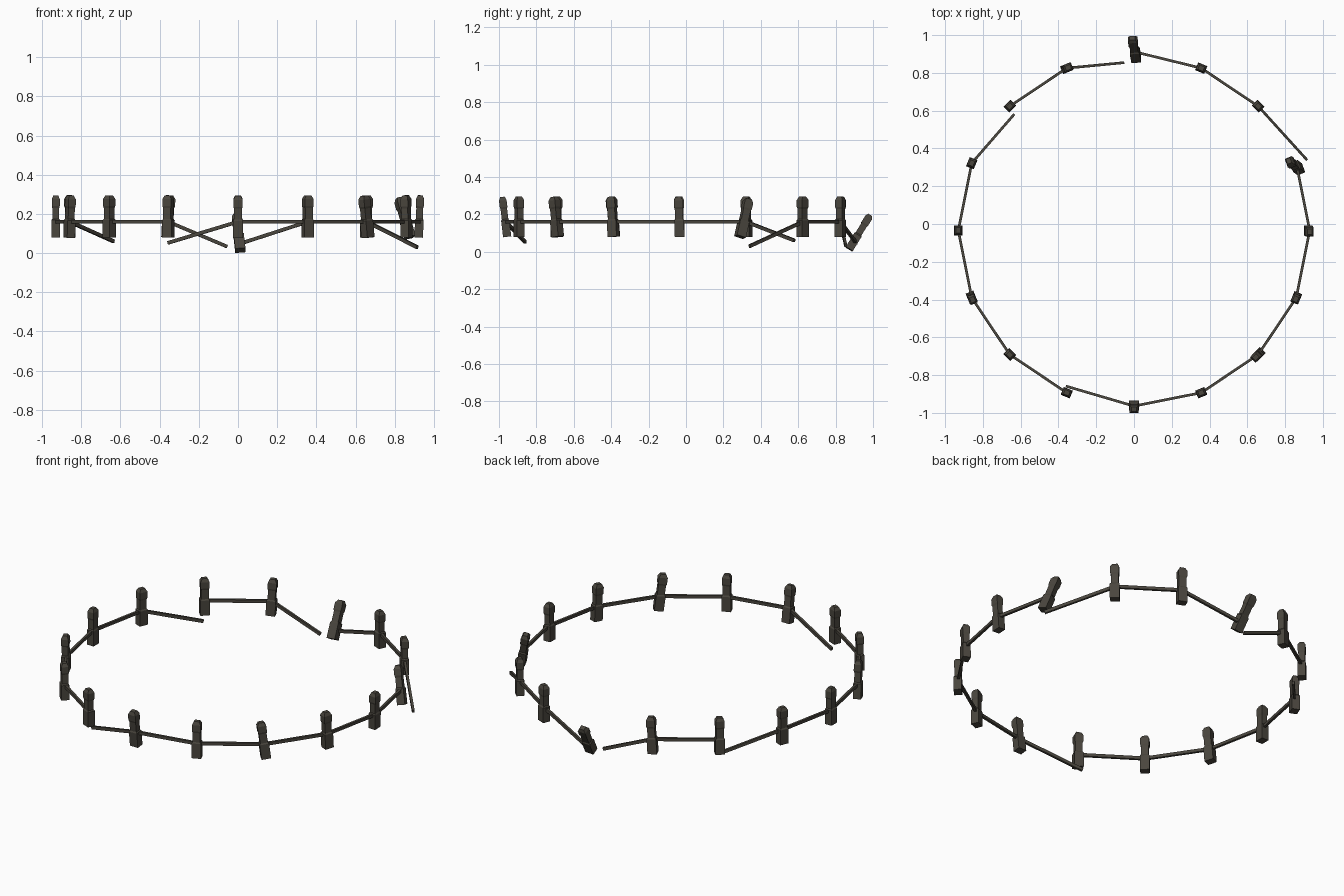
import bpy, bmesh, math
from mathutils import Vector, Matrix

if "Cube" in bpy.data.objects:
    bpy.data.objects.remove(bpy.data.objects["Cube"])

wood = bpy.data.materials.new("dark weathered wood")
wood.diffuse_color = (0.068, 0.061, 0.048, 1)
wood.use_nodes = True
wood.node_tree.nodes["Principled BSDF"].inputs["Base Color"].default_value = wood.diffuse_color

CY, R, RAIL_Z = -0.034, 0.93, 0.16
Z0, Z1 = 0.08, 0.295


def finish(name, bm):
    bmesh.ops.recalc_face_normals(bm, faces=bm.faces)
    me = bpy.data.meshes.new(name)
    bm.to_mesh(me)
    bm.free()
    me.materials.append(wood)
    ob = bpy.data.objects.new(name, me)
    bpy.context.collection.objects.link(ob)


def frame(a, b, side):
    """Matrix at a, local z towards b, local y along side."""
    z = (b - a).normalized()
    y = (side - z * side.dot(z)).normalized()
    x = y.cross(z)
    return Matrix.Translation(a) @ Matrix((x, y, z)).transposed().to_4x4()


# post profile: (height, width factor); body, neck, head and bevelled cap
PROFILE = [(0, 1), (0.088, 1), (0.095, 0.8), (0.15, 0.8),
           (0.16, 0.93), (0.196, 0.93), (0.215, 0.55)]


def post(name, base, top, ang):
    bm = bmesh.new()
    m = frame(base, top, Vector((-math.sin(ang), math.cos(ang), 0)))
    rings = []
    for h, s in PROFILE:
        rings.append([bm.verts.new(m @ Vector((sx * 0.022 * s, sy * 0.026 * s, h)))
                      for sx, sy in ((-1, -1), (1, -1), (1, 1), (-1, 1))])
    for lo, hi in zip(rings, rings[1:]):
        for i in range(4):
            j = (i + 1) % 4
            bm.faces.new((lo[i], lo[j], hi[j], hi[i]))
    bm.faces.new(rings[0])
    bm.faces.new(rings[-1])
    finish(name, bm)


def rail(name, a, b):
    bm = bmesh.new()
    m = frame(a, b, Vector((0, 0, 1)))
    size = Matrix.Diagonal((0.014, 0.018, (b - a).length, 1))
    bmesh.ops.create_cube(bm, size=1, matrix=m @ Matrix.Translation((0, 0, (b - a).length / 2)) @ size)
    finish(name, bm)


def ring(k, z):
    a = math.radians(22.5 * k)
    return Vector((R * math.cos(a), CY + R * math.sin(a), z))


# posts: leaning ones get base and top offsets (along the radius, along the tangent)
LEAN = {0: (-0.008, 0, 0, -0.008), 12: (-0.008, 0.018, 0, 0), 14: (0, 0, 0.008, -0.02),
        9: (0, 0, -0.006, 0.012), 5: (0, 0, 0.004, -0.008), 15: (0, 0, 0.003, -0.008)}
for k in range(16):
    ang = math.radians(22.5 * k)
    radial = Vector((math.cos(ang), math.sin(ang), 0))
    tang = Vector((-math.sin(ang), math.cos(ang), 0))
    r0, r1, t0, t1 = LEAN.get(k, (0, 0, 0, 0))
    base = ring(k, Z0) + radial * r0 + tang * t0
    top = ring(k, Z1) + radial * r1 + tang * t1
    if k == 1:    # post leaning inwards
        base, top = Vector((0.878, 0.289, 0.08)), Vector((0.818, 0.335, 0.286))
    elif k == 4:  # fallen post
        base, top = Vector((0.012, 0.872, 0.014)), Vector((-0.009, 0.985, 0.197))
    post(f"post_{k}", base, top, ang)

# rails: some have one end dropped
DROPPED = {
    1: (ring(2, RAIL_Z), Vector((0.915, 0.34, 0.03))),
    3: (ring(3, RAIL_Z), Vector((0.01, 0.91, 0.048))),
    4: (ring(5, RAIL_Z), Vector((-0.055, 0.854, 0.033))),
    6: (ring(7, RAIL_Z), Vector((-0.635, 0.58, 0.06))),
    11: (ring(12, RAIL_Z), Vector((-0.358, -0.859, 0.052))),
}
for k in range(16):
    a, b = DROPPED.get(k, (ring(k, RAIL_Z), ring(k + 1, RAIL_Z)))
    rail(f"rail_{k}", a, b)
